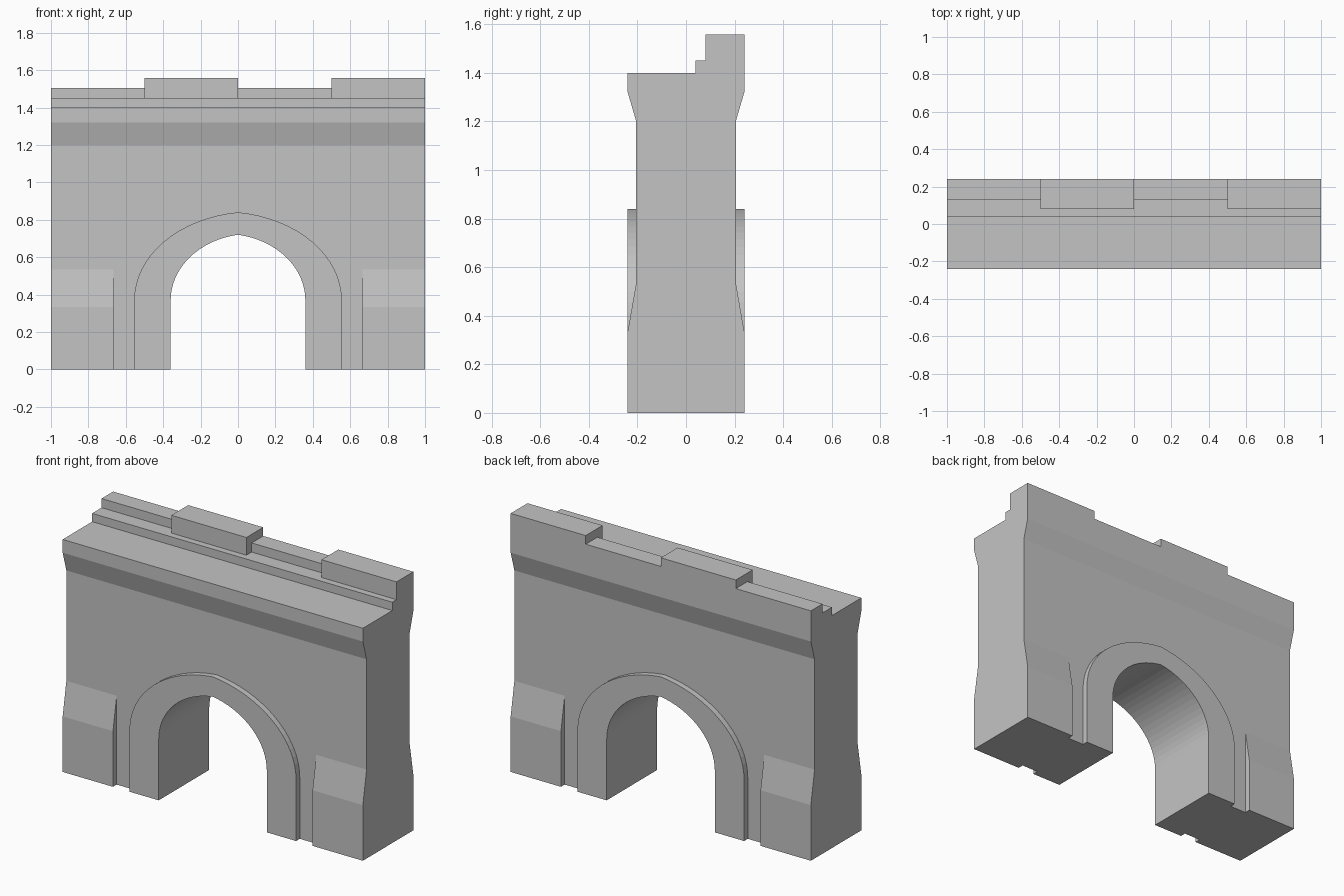
import bpy
import bmesh
from math import acos, cos, sin
from mathutils import Vector

cube = bpy.data.objects.get("Cube")
if cube:
    bpy.data.objects.remove(cube, do_unlink=True)

stone = bpy.data.materials.new("grey stone")
stone.use_nodes = True
GREY = (0.55, 0.55, 0.55, 1)
stone.diffuse_color = GREY
stone.node_tree.nodes["Principled BSDF"].inputs["Base Color"].default_value = GREY


def prism(name, outline, axis, start, end):
    """Extrude a closed outline along x (points are y, z) or y (points are x, z)."""
    bm = bmesh.new()
    if axis == "x":
        verts = [bm.verts.new((start, a, z)) for a, z in outline]
        move = Vector((end - start, 0, 0))
    else:
        verts = [bm.verts.new((a, start, z)) for a, z in outline]
        move = Vector((0, end - start, 0))
    face = bm.faces.new(verts)
    new = bmesh.ops.extrude_face_region(bm, geom=[face], use_keep_orig=True)
    bmesh.ops.translate(bm, vec=move,
                        verts=[g for g in new["geom"] if isinstance(g, bmesh.types.BMVert)])
    bmesh.ops.recalc_face_normals(bm, faces=bm.faces)
    mesh = bpy.data.meshes.new(name)
    bm.to_mesh(mesh)
    bm.free()
    mesh.materials.append(stone)
    obj = bpy.data.objects.new(name, mesh)
    bpy.context.collection.objects.link(obj)
    return obj


def block(name, x0, x1, y0, y1, z0, z1):
    return prism(name, [(y0, z0), (y1, z0), (y1, z1), (y0, z1)], "x", x0, x1)


def arch(half_width, apex, offset, base=0.0, spring=0.37, steps=16):
    """Pointed arch line from the right foot over the apex to the left foot."""
    a = half_width + offset
    top = acos(offset / a)
    b = (apex - spring) / sin(top)
    right = [(half_width, base)]
    for i in range(steps):
        t = top * i / steps
        right.append((a * cos(t) - offset, spring + b * sin(t)))
    left = [(-x, z) for x, z in reversed(right)]
    return right + [(0, apex)] + left


HALF = 0.24   # half depth at the cornice, plinths and arch ring
CORE = 0.205  # half depth of the plain wall

# Wall with flared cornice, walkway and the step behind it
wall = prism("gate_wall", [
    (-CORE, 0), (CORE, 0), (CORE, 1.2), (HALF, 1.32), (HALF, 1.45), (0.04, 1.45),
    (0.04, 1.4), (-HALF, 1.4), (-HALF, 1.32), (-CORE, 1.2)], "x", -1, 1)

# Opening cut through the wall
cutter = prism("arch_cutter", arch(0.555, 0.84, 0.08, base=-0.1), "y", -0.5, 0.5)
cut = wall.modifiers.new("opening", "BOOLEAN")
cut.operation = "DIFFERENCE"
cut.solver = "EXACT"
cut.object = cutter
bpy.context.view_layer.objects.active = wall
bpy.ops.object.modifier_apply(modifier=cut.name)
bpy.data.objects.remove(cutter, do_unlink=True)

# Raised arch ring lining the opening
ring_line = arch(0.555, 0.84, 0.08) + arch(0.36, 0.72, 0.07)[::-1]
prism("arch_ring", ring_line, "y", -HALF, HALF)

# Sloped plinths at the feet, front and back
for side, x0 in (("right", -1), ("left", 0.665)):
    for face, s in (("front", -1), ("back", 1)):
        outline = [(s * CORE, 0), (s * HALF, 0), (s * HALF, 0.335), (s * CORE, 0.535)]
        prism(f"plinth_{face}_{side}", outline, "x", x0, x0 + 0.335)

# Parapet: low sections alternating with tall merlons
for i, x in enumerate((-1, 0)):
    block(f"low_parapet_{i + 1}", x, x + 0.5, 0.13, HALF, 1.45, 1.505)
    block(f"merlon_{i + 1}", x + 0.5, x + 1, 0.08, HALF, 1.45, 1.557)
